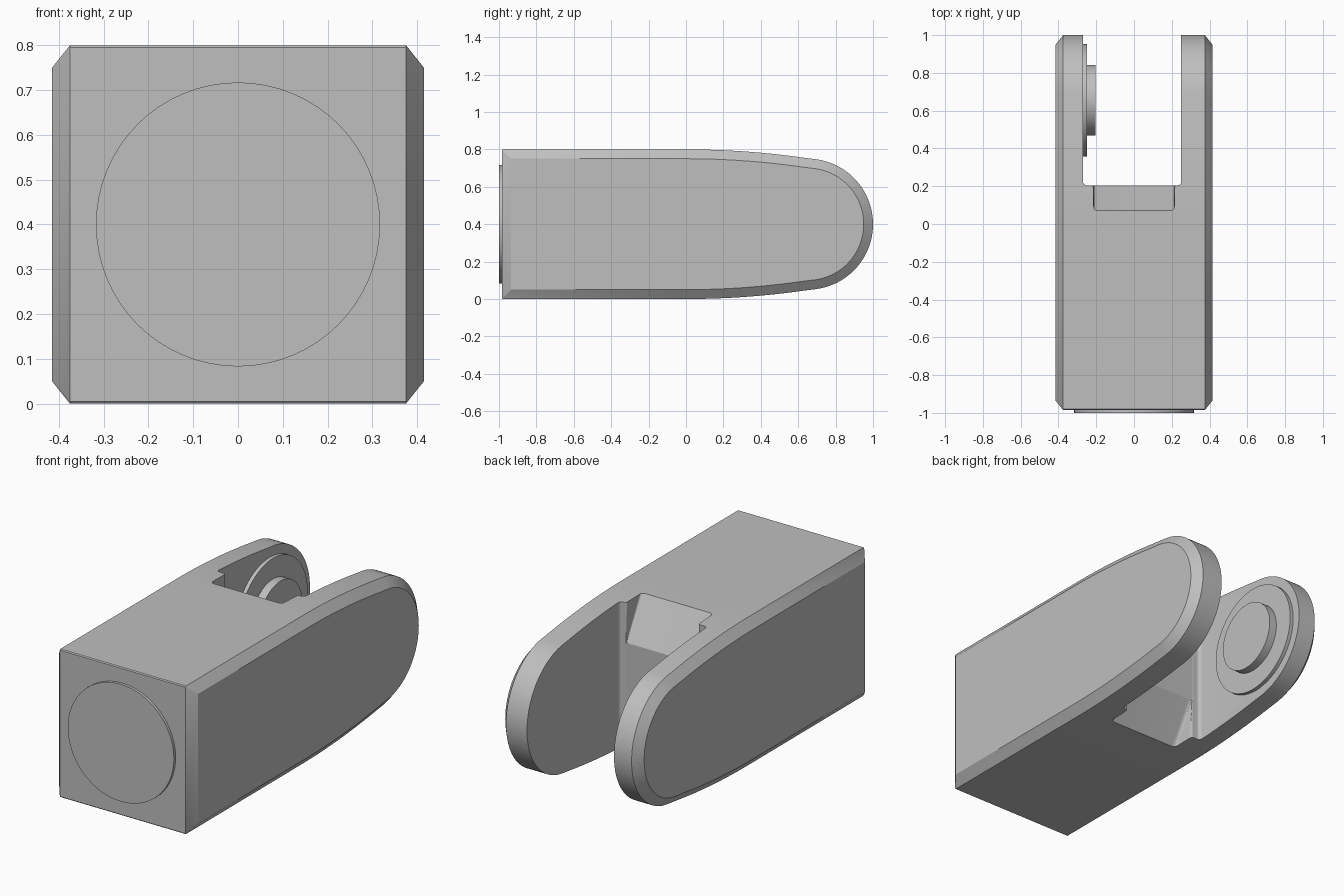
import bpy, bmesh, math

default = bpy.data.objects.get("Cube")
if default:
    bpy.data.objects.remove(default, do_unlink=True)

grey = bpy.data.materials.new("plain grey")
grey.use_nodes = True
GREY = (0.52, 0.52, 0.52, 1.0)
grey.diffuse_color = GREY
grey.node_tree.nodes["Principled BSDF"].inputs["Base Color"].default_value = GREY

MID = 0.4       # height of the centre line
END_Y = 0.65    # centre of the rounded fork tips


def loft(name, rings):
    """Closed solid through rings that share one point count."""
    bm = bmesh.new()
    rows = [[bm.verts.new(p) for p in ring] for ring in rings]
    n = len(rows[0])
    for a, b in zip(rows, rows[1:]):
        for i in range(n):
            j = (i + 1) % n
            bm.faces.new((a[i], a[j], b[j], b[i]))
    bm.faces.new(rows[0])
    bm.faces.new(rows[-1])
    bmesh.ops.recalc_face_normals(bm, faces=bm.faces)
    mesh = bpy.data.meshes.new(name)
    bm.to_mesh(mesh)
    bm.free()
    mesh.materials.append(grey)
    obj = bpy.data.objects.new(name, mesh)
    bpy.context.collection.objects.link(obj)
    return obj


def smooth(obj):
    bpy.ops.object.select_all(action='DESELECT')
    obj.select_set(True)
    bpy.context.view_layer.objects.active = obj
    bpy.ops.object.shade_smooth_by_angle(angle=math.radians(30))


def side_profile(inset):
    """Side outline (y, z), shrunk by inset: blunt front, tapering to a round tip."""
    top = []
    f, h, c = -0.985 + inset, 0.4 - inset, 0.005 if inset == 0 else 0.002
    top += [(f, h - c), (f + c, h)]
    for i in range(12):
        t = i / 12
        y, slope = 0.7 * t, 0.157 * t
        top.append((y - inset * slope, h - 0.055 * t * t))
    start = math.acos(0.05 / 0.35)
    for i in range(24):
        a = start * (1 - i / 24)
        r = 0.35 - inset
        top.append((END_Y + r * math.cos(a), r * math.sin(a)))
    tip = [(1.0 - inset, 0.0)]
    bottom = [(y, -z) for y, z in reversed(top)]
    return [(y, z + MID) for y, z in top + tip + bottom]


# Forked body with chamfered sides
outer, inner = side_profile(0), side_profile(0.05)
body = loft("forked_body", [[(x, y, z) for y, z in prof] for x, prof in
                            ((-0.415, inner), (-0.375, outer), (0.375, outer), (0.415, inner))])


# Fork slot with rounded corners and a ramped pocket at top and bottom
def arc(cx, cy, r, a0, a1, steps=6):
    return [(cx + r * math.cos(math.radians(a0 + (a1 - a0) * i / steps)),
             cy + r * math.sin(math.radians(a0 + (a1 - a0) * i / steps)))
            for i in range(steps + 1)]


def half_outline(wall):
    pts = [(wall, 1.3)]
    pts += arc(wall - 0.02, 0.225, 0.02, 0, -90)
    pts += arc(0.228, 0.192, 0.013, 90, 180)
    pts += arc(0.193, 0.09, 0.02, 0, -90)
    return pts


outline = half_outline(0.25) + [(-x, y) for x, y in reversed(half_outline(0.27))]


def slot_ring(z, k):
    return [(x, y if y >= 0.205 else 0.205 - (0.205 - y) * k, z) for x, y in outline]


K = (0.82 - 0.58) / (0.8 - 0.58)
slot = loft("slot_cutter", [slot_ring(z, k) for z, k in
                            ((-0.02, K), (0.22, 0.0), (0.58, 0.0), (0.82, K))])
slot.hide_render = True
cut = body.modifiers.new("fork slot", 'BOOLEAN')
cut.operation = 'DIFFERENCE'
cut.solver = 'EXACT'
cut.object = slot
bpy.ops.object.select_all(action='DESELECT')
body.select_set(True)
bpy.context.view_layer.objects.active = body
bpy.ops.object.modifier_apply(modifier=cut.name)
bpy.data.objects.remove(slot, do_unlink=True)
smooth(body)


# Round plates: pivot disc and hub inside the right fork arm, cap on the front
def disc(name, radius, start, end, axis, centre):
    rings = []
    for d in (start, end):
        ring = []
        for i in range(64):
            a = math.tau * i / 64
            u, z = centre + radius * math.cos(a), MID + radius * math.sin(a)
            ring.append((d, u, z) if axis == 'X' else (u, d, z))
        rings.append(ring)
    smooth(loft(name, rings))


disc("pivot_disc", 0.298, -0.28, -0.25, 'X', 0.655)
disc("pivot_hub", 0.187, -0.26, -0.205, 'X', 0.655)
disc("front_cap", 0.317, -1.0, -0.97, 'Y', 0.0)
